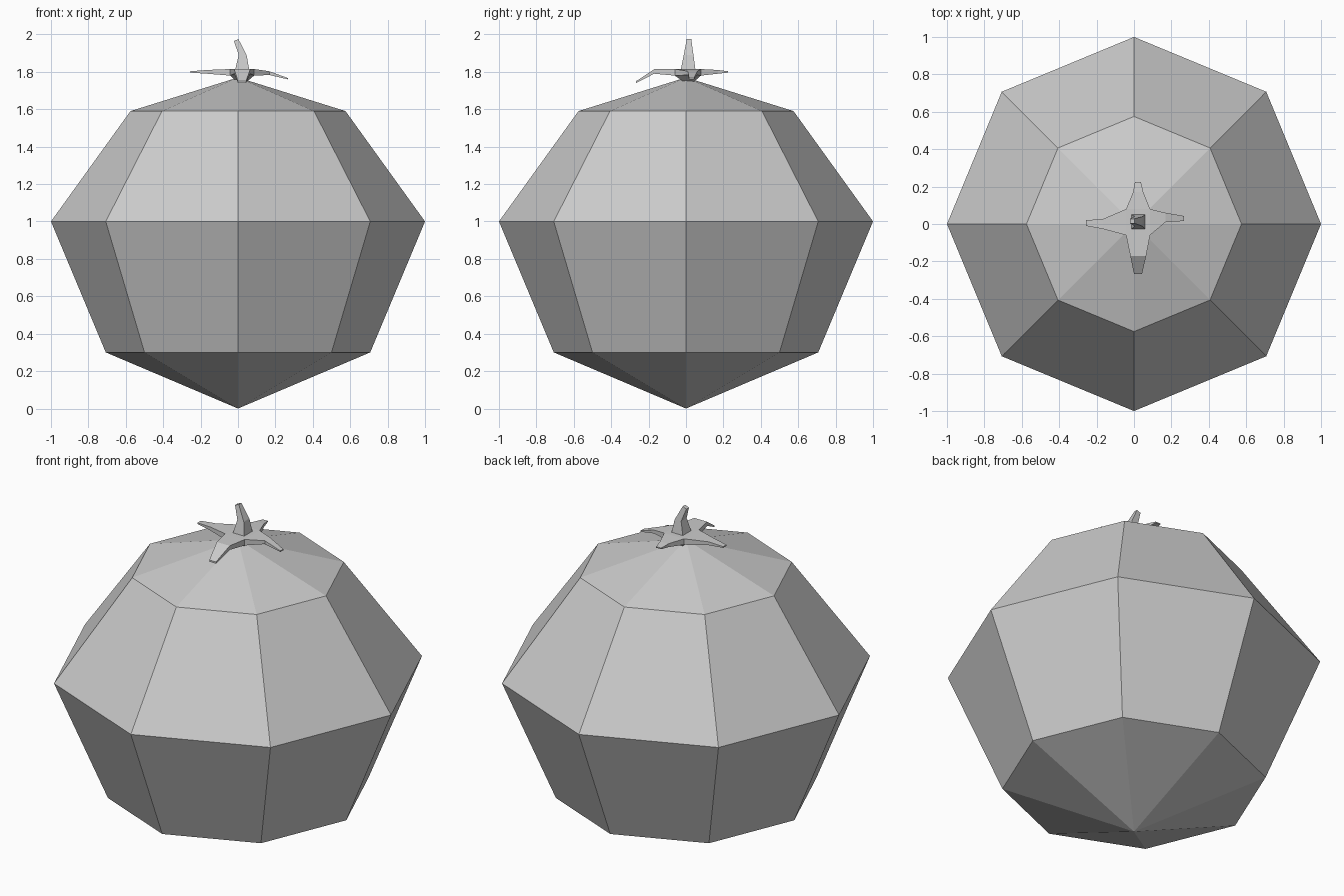
import bpy, bmesh
from math import cos, sin, pi
from mathutils import Vector

if "Cube" in bpy.data.objects:
    bpy.data.objects.remove(bpy.data.objects["Cube"])


def finish(name, bm):
    bmesh.ops.recalc_face_normals(bm, faces=bm.faces[:])
    mesh = bpy.data.meshes.new(name)
    bm.to_mesh(mesh)
    bm.free()
    obj = bpy.data.objects.new(name, mesh)
    bpy.context.collection.objects.link(obj)
    return obj


# Fruit body: eight-sided rings closed by a point at each end
bm = bmesh.new()
rings = []
for r, z in [(0.707, 0.30), (1.0, 1.0), (0.575, 1.59)]:
    rings.append([bm.verts.new((r * cos(i * pi / 4), r * sin(i * pi / 4), z)) for i in range(8)])
bottom = bm.verts.new((0, 0, 0))
top = bm.verts.new((0, 0, 1.77))
for i in range(8):
    j = (i + 1) % 8
    for a, b in zip(rings, rings[1:]):
        bm.faces.new((a[i], a[j], b[j], b[i]))
    bm.faces.new((bottom, rings[0][j], rings[0][i]))
    bm.faces.new((top, rings[-1][i], rings[-1][j]))
finish("fruit_body", bm)

# Calyx: a box whose six faces are extruded into leaves, stem and root
bm = bmesh.new()
hub_lo, hub_hi = Vector((-0.042, -0.06, 1.78)), Vector((0.086, 0.08, 1.815))
bmesh.ops.create_cube(bm, size=1)
for v in bm.verts:
    v.co = [hub_lo[k] if v.co[k] < 0 else hub_hi[k] for k in range(3)]
bm.normal_update()


def grow(direction, sections):
    """Extrude the hub face along direction through (low, high) corner boxes."""
    direction = Vector(direction)
    face = max(bm.faces, key=lambda f: f.normal.dot(direction) + f.calc_center_median().dot(direction))
    for lo, hi in sections:
        face = bmesh.ops.extrude_discrete_faces(bm, faces=[face])["faces"][0]
        mid = face.calc_center_median()
        for v in face.verts:
            v.co = [lo[k] if v.co[k] < mid[k] - 1e-5 else hi[k] for k in range(3)]


# Leaves: left, right, back, front
grow((-1, 0, 0), [((-0.165, -0.027, 1.79), (-0.165, 0.027, 1.81)),
                  ((-0.257, -0.01, 1.796), (-0.257, 0.02, 1.803))])
grow((1, 0, 0), [((0.168, 0.01, 1.783), (0.168, 0.06, 1.803)),
                 ((0.266, 0.016, 1.76), (0.266, 0.043, 1.767))])
grow((0, 1, 0), [((-0.005, 0.17, 1.79), (0.05, 0.17, 1.81)),
                 ((0.005, 0.225, 1.796), (0.037, 0.225, 1.803))])
grow((0, -1, 0), [((-0.02, -0.17, 1.79), (0.065, -0.17, 1.814)),
                  ((0.0, -0.267, 1.74), (0.043, -0.267, 1.75))])
# Root under the hub
grow((0, 0, -1), [((-0.005, -0.01, 1.745), (0.045, 0.04, 1.745))])
finish("calyx_leaves", bm)

# Bent stem: tapered square sections
bm = bmesh.new()
sections = []
for x0, x1, y0, y1, za, zb in [(-0.018, 0.062, -0.03, 0.052, 1.80, 1.80),
                               (0.004, 0.046, -0.012, 0.04, 1.89, 1.89),
                               (-0.022, 0.002, 0.004, 0.028, 1.965, 1.975)]:
    sections.append([bm.verts.new(p) for p in
                     ((x0, y0, za), (x1, y0, zb), (x1, y1, zb), (x0, y1, za))])
for a, b in zip(sections, sections[1:]):
    for i in range(4):
        j = (i + 1) % 4
        bm.faces.new((a[i], a[j], b[j], b[i]))
bm.faces.new(sections[0][::-1])
bm.faces.new(sections[-1])
finish("stem", bm)
